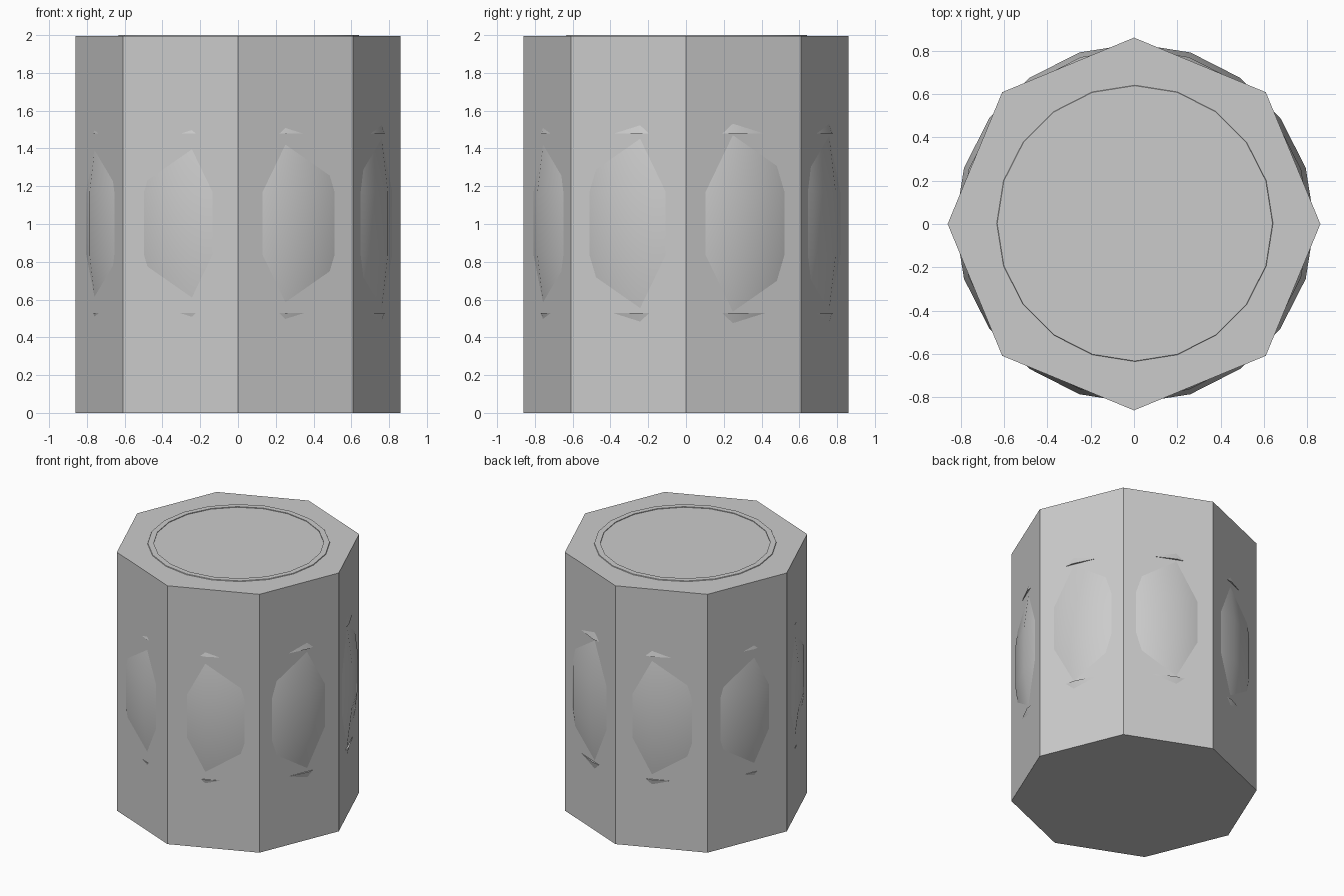
import bpy, bmesh, math

if "Cube" in bpy.data.objects:
    bpy.data.objects.remove(bpy.data.objects["Cube"])

CX, CY, MID = 0.004, 0.003, 1.003


def lathe(name, profile, sides, closed=False, smooth=True, center=(0, 0)):
    """Revolve (radius, z) points around a vertical axis."""
    bm = bmesh.new()
    rings = []
    for r, z in profile:
        rings.append([bm.verts.new((center[0] + r * math.cos(2 * math.pi * i / sides),
                                    center[1] + r * math.sin(2 * math.pi * i / sides), z))
                      for i in range(sides)])
    pairs = list(zip(rings, rings[1:]))
    if closed:
        pairs.append((rings[-1], rings[0]))
    for a, b in pairs:
        for i in range(sides):
            j = (i + 1) % sides
            bm.faces.new((a[i], a[j], b[j], b[i]))
    if not closed:
        bm.faces.new(rings[0])
        bm.faces.new(rings[-1])
    bmesh.ops.recalc_face_normals(bm, faces=bm.faces)
    mesh = bpy.data.meshes.new(name)
    bm.to_mesh(mesh)
    bm.free()
    ob = bpy.data.objects.new(name, mesh)
    bpy.context.collection.objects.link(ob)
    if smooth:
        bpy.ops.object.select_all(action='DESELECT')
        ob.select_set(True)
        bpy.context.view_layer.objects.active = ob
        bpy.ops.object.shade_smooth_by_angle(angle=math.radians(30))
    return ob


# Octagonal outer casing
lathe("octagonal_casing", [(0.861, 0.0), (0.861, 1.995)], 8, smooth=False)

# Bulging barrel with raised rim and recessed lid
half = [(0.83, 0.167), (0.789, 0.5), (0.72, 0.8), (0.636, 0.997)]
body = [(r, MID - z) for r, z in reversed(half)] + [(r, MID + z) for r, z in half]
lathe("barrel", body + [(0.595, 2.0), (0.595, 1.93)], 20, center=(CX, CY))

# Upper and lower hoops, mirrored about the barrel's middle
hoop = [(0.78, 0.475), (0.8075, 0.475), (0.768, 0.62), (0.74, 0.62)]
for name, s in (("upper_hoop", 1), ("lower_hoop", -1)):
    lathe(name, [(r, MID + s * z) for r, z in hoop], 20, closed=True, center=(CX, CY))
